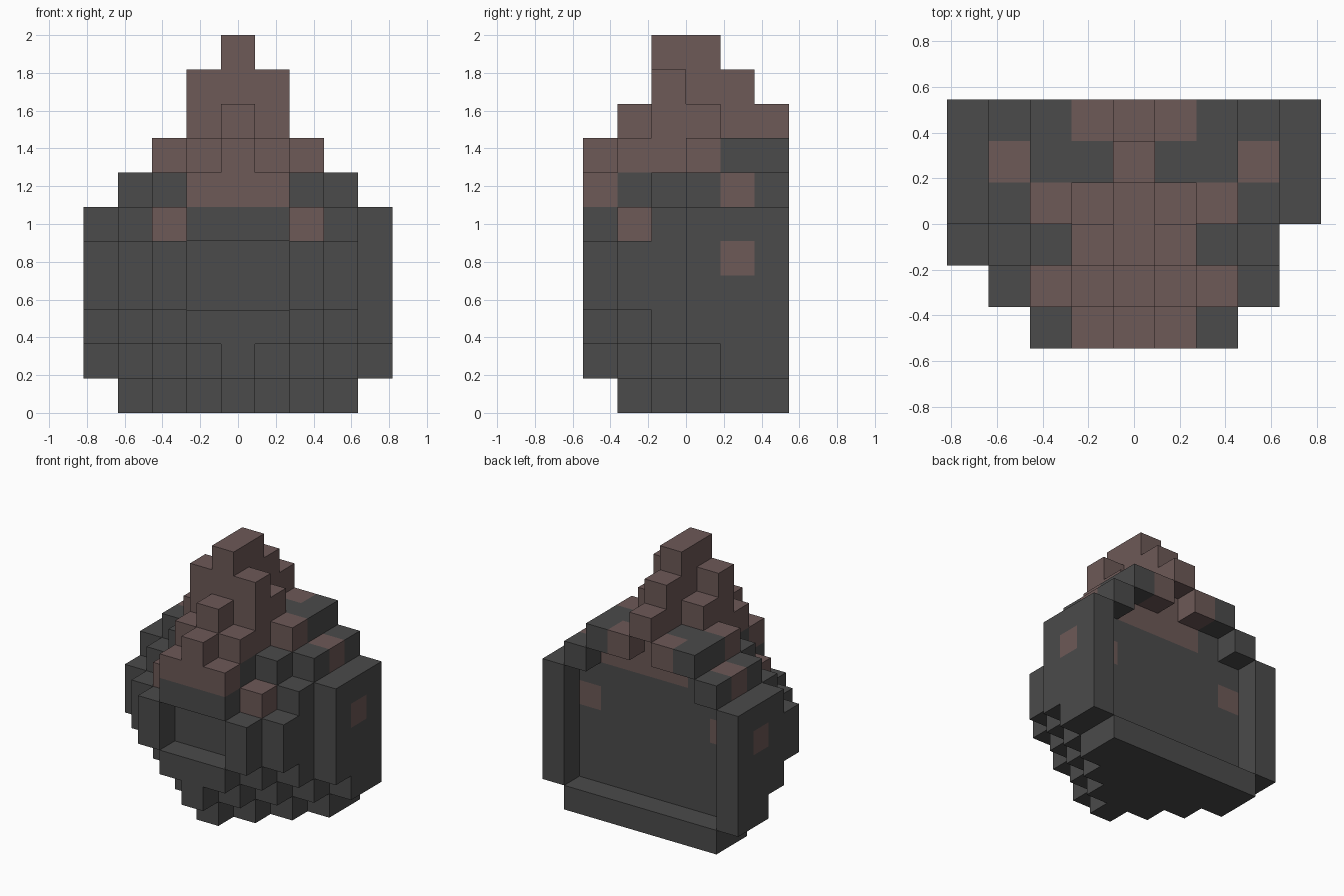
import bpy, bmesh, math
from mathutils import Vector

if "Cube" in bpy.data.objects:
    bpy.data.objects.remove(bpy.data.objects["Cube"], do_unlink=True)

U = 2 / 11  # edge of one cube


def material(name, rgb):
    m = bpy.data.materials.new(name)
    m.use_nodes = True
    m.diffuse_color = (*rgb, 1)
    bsdf = m.node_tree.nodes["Principled BSDF"]
    bsdf.inputs["Base Color"].default_value = (*rgb, 1)
    bsdf.inputs["Roughness"].default_value = 0.9
    return m


MATS = [material("dark grey", (0.070, 0.070, 0.070)),
        material("dusty brown", (0.153, 0.100, 0.095))]

# Each layer, bottom to top: (first, last) depth row for columns 0..4 out from the middle
LAYERS = [
    [(1, 5), (2, 5), (3, 5), (4, 5)],
    [(0, 4), (1, 4), (2, 4), (3, 4), (4, 5)],
    [(0, 4), (0, 4), (1, 4), (2, 4), (3, 5)],
    [(1, 4), (1, 4), (0, 4), (1, 4), (3, 5)],
    [(1, 4), (1, 4), (0, 4), (1, 4), (3, 5)],
    [(0, 4), (0, 4), (1, 4), (2, 4), (3, 5)],
    [(0, 4), (0, 4), (2, 4), (3, 5)],
    [(0, 4), (1, 5), (3, 5)],
    [(1, 5), (2, 3)],
    [(2, 4), (2, 2)],
    [(2, 3)],
]

cells = set()
for k, layer in enumerate(LAYERS):
    for i, (first, last) in enumerate(layer):
        for j in range(first, last + 1):
            cells |= {(i, j, k), (-i, j, k)}
# Extra bump on one side only
cells |= {(-4, 2, 3), (-4, 2, 4)}


def is_brown(i, j, k):
    a = abs(i)
    if k < 6:    # spots on the lower shell
        return (a, j, k) in {(2, 1, 5), (4, 4, 4), (3, 4, 4)}
    if k == 6:   # front and back bands, side spots
        return (a <= 1 and j in (0, 4)) or (a == 3 and j == 4) or (i, j) == (2, 4)
    if k == 7:   # grey shoulders behind the peak
        return not ((a == 2 and j >= 4) or (a == 1 and j == 4))
    return True


def build(name, low, high):
    """Outer faces of the cubes in layers low..high, merged where flat."""
    bm = bmesh.new()
    for c in sorted(cells):
        if not low <= c[2] <= high:
            continue
        centre = Vector((c[0], c[1] - 2.5, c[2] + 0.5))
        for axis in range(3):
            for s in (-1, 1):
                n = Vector((0, 0, 0))
                n[axis] = s
                if tuple(int(c[d] + n[d]) for d in range(3)) in cells:
                    continue
                u = Vector((0, 0, 0))
                u[(axis + 1) % 3] = 1
                v = n.cross(u)
                quad = [centre + (n + p * u + q * v) / 2
                        for p, q in ((-1, -1), (1, -1), (1, 1), (-1, 1))]
                f = bm.faces.new([bm.verts.new(w * U) for w in quad])
                f.material_index = int(is_brown(*c))
    bmesh.ops.remove_doubles(bm, verts=bm.verts, dist=0.001)
    bmesh.ops.dissolve_limit(bm, angle_limit=math.radians(1), verts=bm.verts,
                             edges=bm.edges, delimit={'MATERIAL'})
    me = bpy.data.meshes.new(name)
    bm.to_mesh(me)
    bm.free()
    for m in MATS:
        me.materials.append(m)
    ob = bpy.data.objects.new(name, me)
    bpy.context.collection.objects.link(ob)


build("lower_shell", 0, 5)
build("shoulders", 6, 7)
build("peak", 8, 10)
